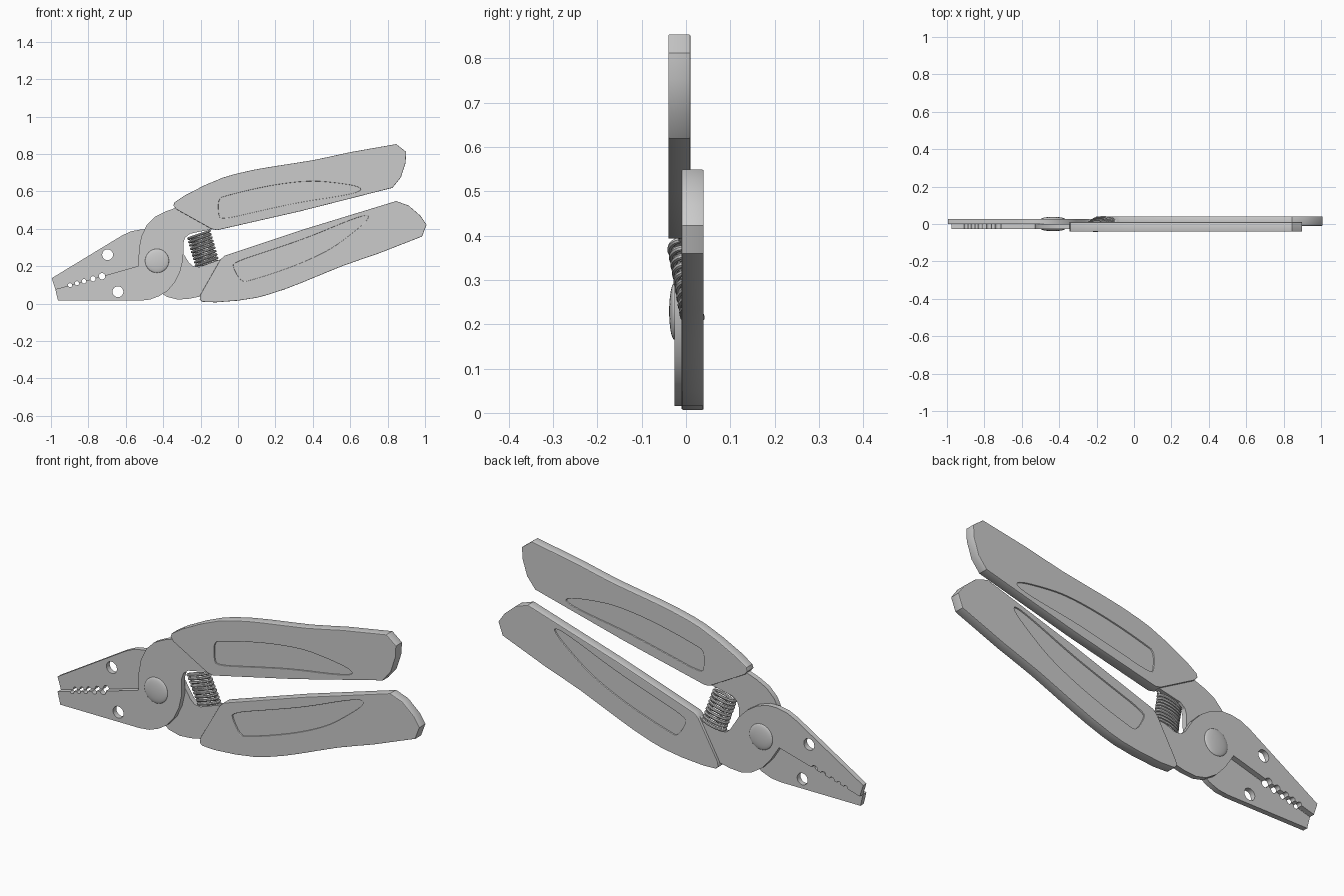
import bpy, math
from mathutils import Matrix, Vector

if "Cube" in bpy.data.objects:
    bpy.data.objects.remove(bpy.data.objects["Cube"])

# The two halves are the same part turned 180 degrees about the jaw line
ANG = math.radians(15.63)
U = Vector((math.cos(ANG), 0, math.sin(ANG)))      # along the jaw line
N = Vector((-math.sin(ANG), 0, math.cos(ANG)))     # across it
PIVOT = Vector((-0.433, 0, 0.229))
FLIP = Matrix.Translation(PIVOT) @ Matrix.Rotation(math.pi, 4, U) @ Matrix.Translation(-PIVOT)


def soften(pts, times=2):
    """Round a closed outline by cutting its corners."""
    for _ in range(times):
        out = []
        for (ax, ay), (bx, by) in zip(pts, pts[1:] + pts[:1]):
            out += [(ax * .75 + bx * .25, ay * .75 + by * .25),
                    (ax * .25 + bx * .75, ay * .25 + by * .75)]
        pts = out
    return pts


def ring(cx, cz, r, n=24):
    return [(cx + r * math.cos(2 * math.pi * i / n), cz + r * math.sin(2 * math.pi * i / n))
            for i in range(n)]


def to_mesh(name, curve):
    tmp = bpy.data.objects.new(name + "_tmp", curve)
    bpy.context.collection.objects.link(tmp)
    dg = bpy.context.evaluated_depsgraph_get()
    mesh = bpy.data.meshes.new_from_object(tmp.evaluated_get(dg))
    bpy.data.objects.remove(tmp)
    ob = bpy.data.objects.new(name, mesh)
    bpy.context.collection.objects.link(ob)
    return ob


def slab(name, loops, y, half, bevel=0.0):
    """Extrude front-view outlines (later loops are holes), plus the turned twin."""
    cu = bpy.data.curves.new(name, 'CURVE')
    cu.dimensions = '2D'
    cu.fill_mode = 'BOTH'
    cu.extrude = half - bevel
    cu.bevel_depth = bevel
    cu.bevel_resolution = 1
    for pts in loops:
        sp = cu.splines.new('POLY')
        sp.points.add(len(pts) - 1)
        for p, (x, z) in zip(sp.points, pts):
            p.co = (x, z, 0, 1)
        sp.use_cyclic_u = True
    ob = to_mesh("upper_" + name, cu)
    ob.data.transform(Matrix.Translation((0, y, 0)) @ Matrix.Rotation(math.pi / 2, 4, 'X'))
    twin = bpy.data.objects.new("lower_" + name, ob.data.copy())
    twin.data.transform(FLIP)
    bpy.context.collection.objects.link(twin)


# Wire notches along the jaw edge, walked from the pivot to the tip
notches = []
for x, r in [(-.727, .017), (-.775, .014), (-.823, .012), (-.861, .011), (-.898, .011)]:
    c = PIVOT + U * ((x - PIVOT.x) / U.x)
    for i in range(9):
        a = math.pi * i / 8
        p = c + U * (r * math.cos(a)) - N * (r * math.sin(a))
        notches.append((p.x, p.z))

# Steel half: pivot disc, jaw and tang hidden in the grip
plate = [(-.20, .55), (-.32, .517), (-.39, .492), (-.445, .464), (-.487, .422), (-.517, .36),
         (-.53, .29), (-.532, .202)] + notches + [
         (-.977, .077), (-.962, .016), (-.524, .016), (-.47, .022), (-.42, .041),
         (-.375, .07), (-.335, .118), (-.308, .175), (-.293, .24), (-.292, .325),
         (-.283, .353), (-.257, .374), (-.14, .398), (-.08, .45)]
slab("handle_jaw_plate", [plate, ring(-.642, .064, .029)], -.0133, .013)

# Grip with a shallow panel recessed on both faces
grip = [(-.337, .54), (-.28, .578), (-.225, .606), (-.176, .631), (-.08, .671), (-.016, .69),
        (.08, .712), (.171, .728), (.30, .748), (.40, .764), (.50, .785), (.60, .807),
        (.845, .85), (.896, .81), (.893, .754), (.868, .676), (.824, .622), (.332, .497),
        (-.112, .396), (-.14, .402), (-.328, .507), (-.342, .525)]
recess = soften([(-.108, .565), (-.06, .58), (.06, .611), (.22, .643), (.39, .661),
                 (.52, .65), (.65, .63), (.665, .60), (.56, .574), (.33, .54),
                 (.12, .494), (-.09, .445), (-.108, .475)])
slab("grip", [grip, recess], -.015, .025, .003)
slab("grip_panel", [recess], -.015, .018)

# Domed rivet heads
for label, y in (("front", -.026), ("back", .026)):
    bpy.ops.mesh.primitive_uv_sphere_add(segments=32, ring_count=16, radius=1,
                                         location=(PIVOT.x, y, PIVOT.z))
    bpy.context.object.name = label + "_rivet"
    bpy.context.object.scale = (.064, .012, .064)

# Flattened return spring, leaning from one grip layer to the other
cu = bpy.data.curves.new("return_spring", 'CURVE')
cu.dimensions = '3D'
cu.bevel_depth = .007
cu.bevel_resolution = 2
cu.use_fill_caps = True
TURNS, STEPS = 9, 28
sp = cu.splines.new('POLY')
sp.points.add(TURNS * STEPS)
for i, p in enumerate(sp.points):
    t = i / (TURNS * STEPS)
    a = 2 * math.pi * i / STEPS
    q = (Vector((-.187, 0, .292)) + U * (.06 * math.cos(a)) + N * (.168 * (t - .5))
         + Vector((0, .015 - .03 * t + .021 * math.sin(a), 0)))
    p.co = (*q, 1)
to_mesh("return_spring", cu)

# Smooth shading with crisp edges
bpy.ops.object.select_all(action='SELECT')
bpy.context.view_layer.objects.active = bpy.data.objects["return_spring"]
bpy.ops.object.shade_smooth_by_angle(angle=math.radians(25))
